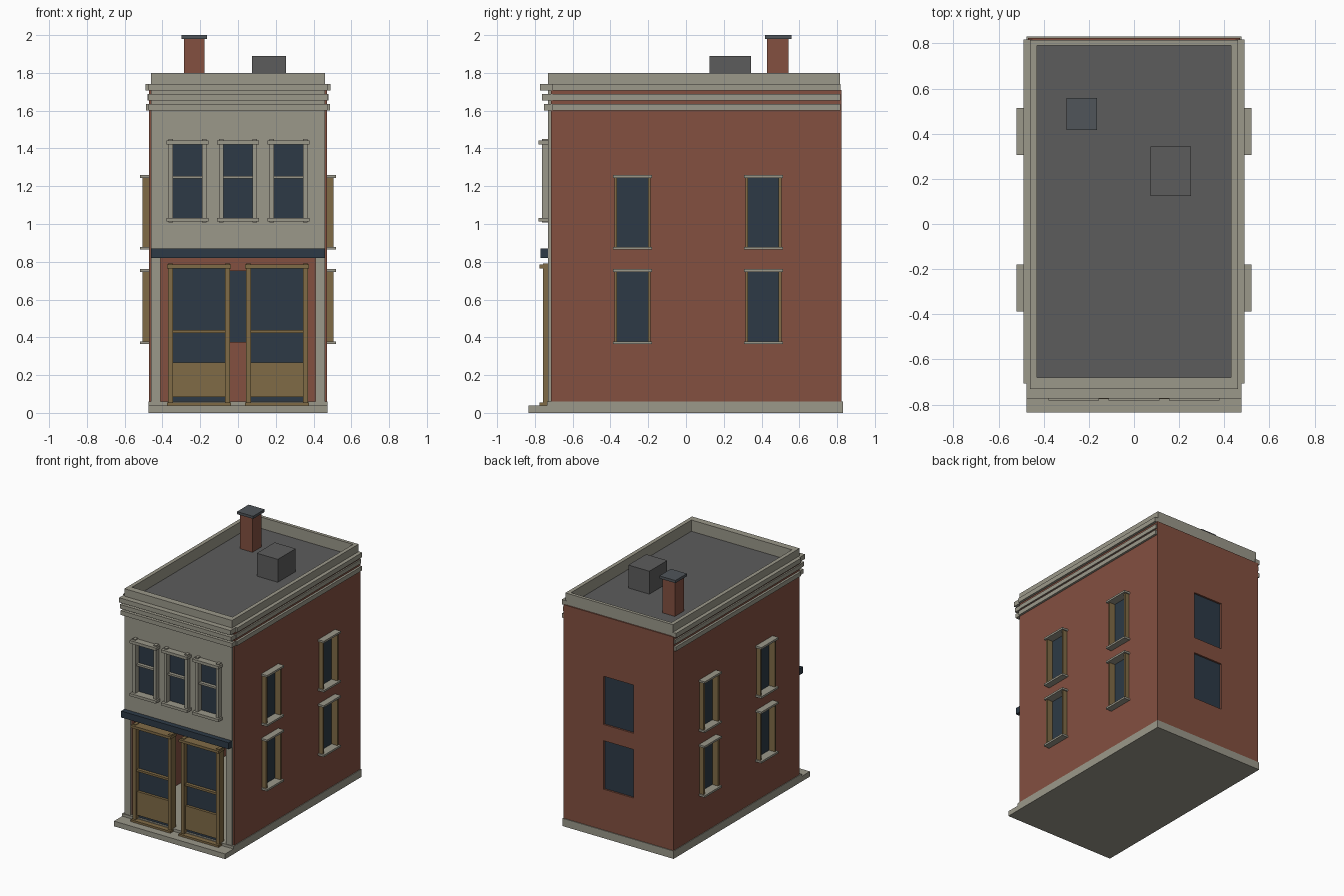
import bpy
import bmesh

if "Cube" in bpy.data.objects:
    bpy.data.objects.remove(bpy.data.objects["Cube"])


def material(name, rgb):
    m = bpy.data.materials.new(name)
    m.use_nodes = True
    m.diffuse_color = (*rgb, 1)
    m.node_tree.nodes["Principled BSDF"].inputs["Base Color"].default_value = (*rgb, 1)
    return m


brick = material("red_brick", (0.227, 0.080, 0.051))
stone = material("pale_stone", (0.328, 0.314, 0.254))
navy = material("dark_navy_glass", (0.026, 0.042, 0.061))
wood = material("tan_wood", (0.216, 0.147, 0.061))
grey = material("roof_grey", (0.107, 0.107, 0.107))
slate = material("slate_cap", (0.080, 0.091, 0.102))


def box(name, x, y, z, mat=None):
    """Box spanning the given (low, high) ranges."""
    bm = bmesh.new()
    bmesh.ops.create_cube(bm, size=1)
    for v in bm.verts:
        v.co = [r[0] if c < 0 else r[1] for c, r in zip(v.co, (x, y, z))]
    me = bpy.data.meshes.new(name)
    bm.to_mesh(me)
    bm.free()
    ob = bpy.data.objects.new(name, me)
    bpy.context.collection.objects.link(ob)
    if mat:
        me.materials.append(mat)
    return ob


def side_box(name, side, u, d, z, mat=None):
    """Box on one side: u runs along the wall, d is distance outward."""
    back = (-d[1], -d[0])
    x, y = {"front": (u, back), "back": (u, d),
            "left": (d, u), "right": (back, u)}[side]
    return box(f"{side}_{name}", x, y, z, mat)


def cut(target, cutters):
    """Subtract the cutters, then remove them."""
    bpy.context.view_layer.objects.active = target
    for c in cutters:
        c.hide_render = True
        mod = target.modifiers.new("opening", "BOOLEAN")
        mod.operation, mod.solver, mod.object = "DIFFERENCE", "EXACT", c
        bpy.ops.object.modifier_apply(modifier=mod.name)
    for c in cutters:
        bpy.data.objects.remove(c)


def around(u, half):
    return (u - half, u + half)


side_u = (-0.283, 0.41)
front_u = (-0.267, 0, 0.267)
storeys = ((0.375, 0.75), (0.875, 1.248))

# Base and front step
box("base", (-0.475, 0.475), (-0.735, 0.83), (0, 0.06), stone)
box("front_step", (-0.475, 0.475), (-0.835, -0.73), (0, 0.04), stone)

# Hollow brick shell with openings
shell = box("brick_walls", (-0.47, 0.47), (-0.716, 0.824), (0.055, 1.71), brick)
holes = [box("room", (-0.43, 0.43), (-0.68, 0.78), (0.058, 1.67)),
         box("entry", (-0.41, 0.41), (-0.8, -0.6), (0.058, 0.82))]
for z in storeys:
    holes.append(side_box("hole", "back", around(0, 0.127), (0.7, 0.9), z))
    for side in ("left", "right"):
        for u in side_u:
            holes.append(side_box("hole", side, around(u, 0.088), (0.38, 0.6), z))
cut(shell, holes)

# Stone street front with entry and upper window openings
facade = box("stone_front", (-0.46, 0.46), (-0.73, -0.715), (0.06, 1.8), stone)
holes = [box("entry", (-0.41, 0.41), (-0.8, -0.6), (0.03, 0.82))]
holes += [side_box("hole", "front", around(u, 0.08), (0.6, 0.8), (1.03, 1.42))
          for u in front_u]
cut(facade, holes)

# Upper front windows
for u in front_u:
    side_box("window_glass", "front", around(u, 0.085), (0.712, 0.72), (1.02, 1.43), navy)
    for s in (-1, 1):
        side_box("window_stile", "front", around(u + s * 0.089, 0.012),
                 (0.715, 0.762), (1.008, 1.45), stone)
    side_box("window_bar", "front", around(u, 0.08), (0.715, 0.745), (1.24, 1.255), stone)
    side_box("window_sill", "front", around(u, 0.112), (0.715, 0.782), (1.012, 1.033), stone)
    side_box("window_head", "front", around(u, 0.112), (0.715, 0.782), (1.42, 1.442), stone)

# Framed side windows
for side in ("left", "right"):
    for u in side_u:
        for z in storeys:
            side_box("window_glass", side, around(u, 0.088), (0.448, 0.456), z, navy)
            for s in (-1, 1):
                side_box("window_stile", side, around(u + s * 0.088, 0.007),
                         (0.45, 0.505), z, wood)
            side_box("window_sill", side, around(u, 0.104), (0.45, 0.52),
                     (z[0] - 0.011, z[0] + 0.004), stone)
            side_box("window_head", side, around(u, 0.104), (0.45, 0.52),
                     (z[1] - 0.004, z[1] + 0.011), stone)

# Plain back windows
for z in storeys:
    side_box("window_glass", "back", around(0, 0.127), (0.802, 0.81), z, navy)

# Pair of tall glazed door bays
for s in (-1, 1):
    u = s * 0.206
    side_box("door_glass", "front", around(u, 0.145), (0.712, 0.72), (0.05, 0.775), navy)
    for t in (-1, 1):
        side_box("door_stile", "front", around(u + t * 0.151, 0.013),
                 (0.7, 0.757), (0.04, 0.79), wood)
    side_box("door_panel", "front", around(u, 0.145), (0.715, 0.74), (0.085, 0.268), wood)
    side_box("door_bar", "front", around(u, 0.145), (0.715, 0.745), (0.424, 0.44), wood)
    side_box("door_head", "front", around(u, 0.17), (0.7, 0.775), (0.765, 0.785), wood)
    side_box("door_sill", "front", around(u, 0.17), (0.7, 0.775), (0.04, 0.055), wood)

# Sign beam above the doors
box("sign_beam", (-0.46, 0.46), (-0.77, -0.728), (0.82, 0.87), navy)

# Cornice bands on front and sides
for z, out, front in (((1.602, 1.636), 0.487, 0.753),
                      ((1.655, 1.687), 0.48, 0.763),
                      ((1.706, 1.742), 0.489, 0.772)):
    box("front_cornice", (-0.476, 0.476), (-front, -0.7), z, stone)
    for side in ("left", "right"):
        side_box("cornice", side, (-0.706, 0.818), (0.45, out), z, stone)

# Parapet ring and roof deck
parapet = box("parapet", (-0.46, 0.46), (-0.729, 0.815), (1.7, 1.8), stone)
cut(parapet, [box("roof_well", (-0.43, 0.43), (-0.68, 0.79), (1.6, 1.9))])
box("roof_deck", (-0.432, 0.432), (-0.682, 0.792), (1.69, 1.713), grey)

# Rooftop vent and chimney
box("roof_vent", (0.073, 0.253), (0.125, 0.343), (1.71, 1.89), grey)
box("chimney", (-0.285, -0.178), (0.43, 0.543), (1.71, 1.982), brick)
box("chimney_cap", (-0.3, -0.163), (0.417, 0.558), (1.98, 2.0), slate)
